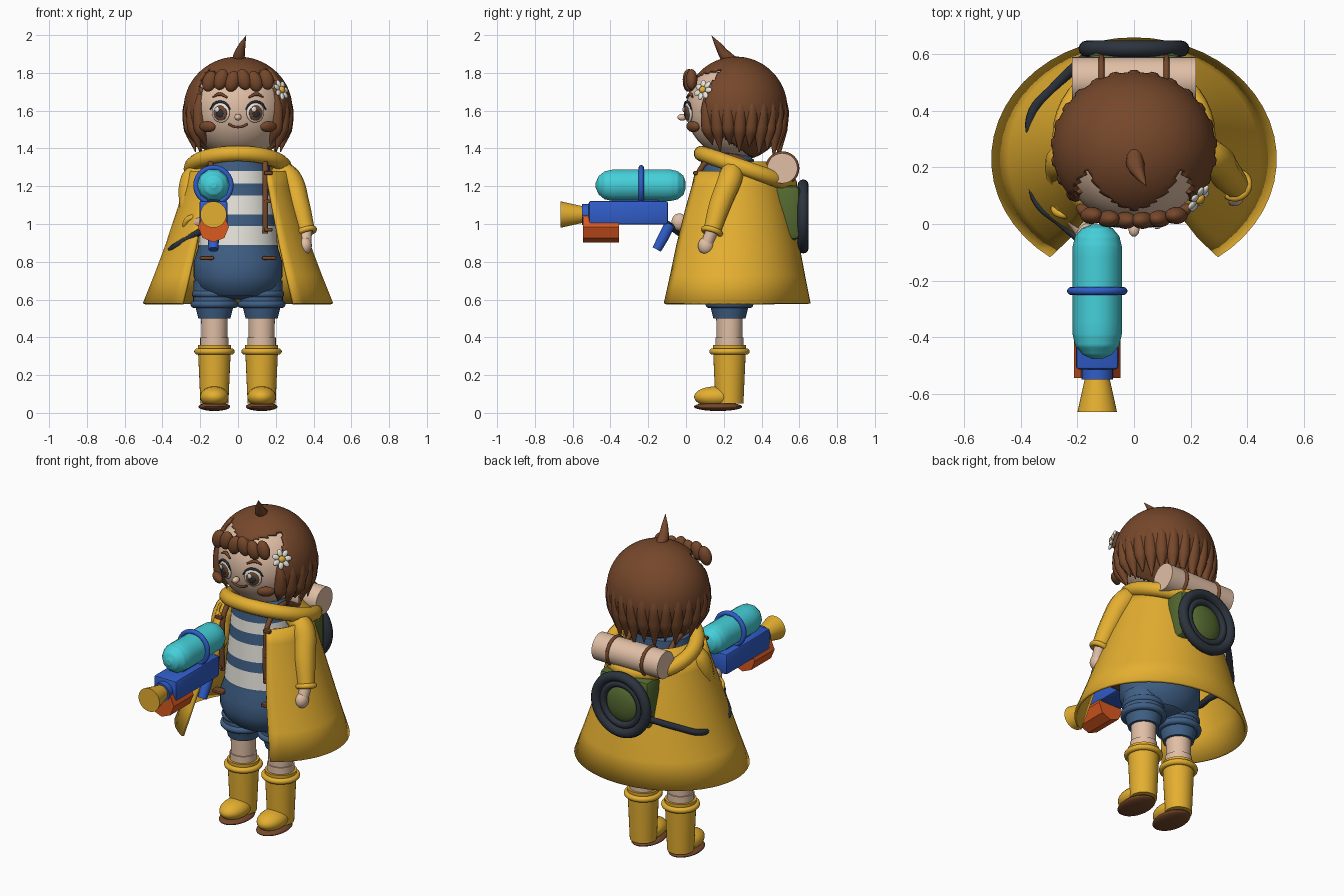
import bpy, bmesh
from math import sin, cos, pi, radians, sqrt
from mathutils import Vector, Matrix

cube = bpy.data.objects.get("Cube")
if cube:
    bpy.data.objects.remove(cube)


def material(name, r, g, b):
    mat = bpy.data.materials.new(name)
    mat.use_nodes = True
    mat.diffuse_color = (r, g, b, 1)
    shader = mat.node_tree.nodes["Principled BSDF"]
    shader.inputs["Base Color"].default_value = (r, g, b, 1)
    shader.inputs["Roughness"].default_value = 0.7
    return mat


brown = material("chestnut brown", .18, .064, .024)
skin = material("skin", .75, .52, .38)
yellow = material("raincoat yellow", .78, .43, .03)
navy = material("denim blue", .05, .115, .235)
white = material("soft white", .8, .78, .72)
blue = material("bright blue", .03, .11, .58)
teal = material("tank teal", .06, .63, .7)
orange = material("orange", .7, .1, .015)
green = material("olive green", .09, .14, .03)
dark = material("charcoal", .026, .034, .048)


# Helpers
def smooth(ob, angle=40):
    bpy.ops.object.select_all(action='DESELECT')
    ob.select_set(True)
    bpy.context.view_layer.objects.active = ob
    bpy.ops.object.shade_smooth_by_angle(angle=radians(angle))
    return ob


def from_bmesh(name, bm, *mats, angle=40):
    bmesh.ops.recalc_face_normals(bm, faces=bm.faces)
    mesh = bpy.data.meshes.new(name)
    bm.to_mesh(mesh)
    bm.free()
    for mat in mats:
        mesh.materials.append(mat)
    ob = bpy.data.objects.new(name, mesh)
    bpy.context.collection.objects.link(ob)
    return smooth(ob, angle)


def ball(name, mat, loc, size, rot=None):
    bm = bmesh.new()
    turn = rot.to_matrix().to_4x4() if rot else Matrix()
    place = Matrix.Translation(loc) @ turn @ Matrix.Diagonal((*size, 1))
    bmesh.ops.create_uvsphere(bm, u_segments=32, v_segments=18, radius=1, matrix=place)
    return from_bmesh(name, bm, mat)


def cylinder(name, mat, a, b, r1, r2=None, sides=32):
    a, b = Vector(a), Vector(b)
    bm = bmesh.new()
    place = Matrix.Translation((a + b) / 2) @ (b - a).to_track_quat('Z', 'Y').to_matrix().to_4x4()
    bmesh.ops.create_cone(bm, cap_ends=True, segments=sides, radius1=r1,
                          radius2=r1 if r2 is None else r2, depth=(b - a).length, matrix=place)
    return from_bmesh(name, bm, mat)


def ring(name, mat, loc, major, minor, rot=(0, 0, 0)):
    bpy.ops.mesh.primitive_torus_add(location=loc, rotation=rot, major_radius=major,
                                     minor_radius=minor, major_segments=40, minor_segments=12)
    ob = bpy.context.object
    ob.name = name
    ob.data.materials.append(mat)
    return smooth(ob, 60)


def tube(name, mat, points, radii):
    curve = bpy.data.curves.new(name, 'CURVE')
    curve.dimensions = '3D'
    curve.bevel_depth = 1
    curve.bevel_resolution = 3
    curve.use_fill_caps = True
    spline = curve.splines.new('BEZIER')
    spline.bezier_points.add(len(points) - 1)
    for i, p in enumerate(spline.bezier_points):
        p.co = points[i]
        p.radius = radii[i] if isinstance(radii, (list, tuple)) else radii
        p.handle_left_type = p.handle_right_type = 'AUTO'
    spline.resolution_u = 6
    ob = bpy.data.objects.new(name, curve)
    bpy.context.collection.objects.link(ob)
    bpy.ops.object.select_all(action='DESELECT')
    ob.select_set(True)
    bpy.context.view_layer.objects.active = ob
    bpy.ops.object.convert(target='MESH')
    ob = bpy.context.object
    ob.data.materials.clear()
    ob.data.materials.append(mat)
    return smooth(ob, 60)


def box(name, mat, loc, size, bevel=.02):
    bm = bmesh.new()
    bmesh.ops.create_cube(bm, size=1, matrix=Matrix.Translation(loc) @ Matrix.Diagonal((*size, 1)))
    bmesh.ops.bevel(bm, geom=bm.edges[:], offset=bevel, segments=2, affect='EDGES', profile=.5)
    return from_bmesh(name, bm, mat)


def sheet(name, rows, start, end, steps, mats, rule=None):
    """Skin elliptical rows (z, y centre, x radius, y radius) over an angle measured from the front."""
    bm = bmesh.new()
    grid = [[bm.verts.new((rx * sin(a), cy - ry * cos(a), z))
             for a in (start + (end - start) * i / steps for i in range(steps + 1))]
            for z, cy, rx, ry in rows]
    for low, high in zip(grid, grid[1:]):
        for i in range(steps):
            face = bm.faces.new((low[i], low[i + 1], high[i + 1], high[i]))
            if rule:
                face.material_index = rule(face.calc_center_median())
    bmesh.ops.remove_doubles(bm, verts=bm.verts, dist=.0001)
    return from_bmesh(name, bm, *mats)


# Legs, boots and straps
sides = (("left", 1), ("right", -1))
for side, s in sides:
    x, y = s * .125, .23
    ball(side + "_sole", brown, (x, .17, .033), (.084, .128, .023))
    ball(side + "_boot_foot", yellow, (x, .155, .085), (.076, .112, .055))
    cylinder(side + "_boot_shaft", yellow, (x, y, .05), (x, y, .36), .074, .088)
    ring(side + "_boot_cuff", yellow, (x, y, .325), .09, .017)
    cylinder(side + "_sock", skin, (x, y, .34), (x, y, .4), .075)
    cylinder(side + "_leg", skin, (x, y, .34), (x, y, .6), .067, .072)
    cylinder(side + "_shorts_hem", navy, (x, y, .5), (x, y, .6), .085, .11)
    cylinder(side + "_shorts_leg", navy, (x, y, .57), (x, y, .7), .113, .11)
    for z, r in ((.575, .107), (.63, .1)):
        ring(side + "_shorts_cuff", navy, (x, y, z), r, .02)
    tube(side + "_pack_strap", brown, [(s * .145, .06, .95), (s * .145, .055, 1.15),
         (s * .145, .09, 1.31), (s * .14, .22, 1.36), (s * .14, .4, 1.28)], .015)
    box(side + "_shorts_toggle", brown, (s * .165, .06, .82), (.075, .05, .02), .008)
    for z in (.97, 1.12, 1.27):
        box(side + "_coat_toggle", brown, (s * .16, .05, z), (.045, .025, .02), .006)

# Relaxed left arm and bent right arm
for side, arm, hand in (
        ("left", [(.2, .25, 1.3), (.27, .235, 1.24), (.32, .18, 1.1), (.36, .137, .96)], (.355, .105, .885)),
        ("right", [(-.2, .25, 1.28), (-.24, .23, 1.23), (-.25, .17, 1.08), (-.235, .06, 1.0)], (-.17, -.035, 1.01))):
    tube(side + "_sleeve", yellow, arm, [.055, .066, .06, .048])
    aim = (Vector(arm[3]) - Vector(arm[2])).to_track_quat('Z', 'Y')
    ring(side + "_sleeve_cuff", yellow, arm[3], .045, .015, aim.to_euler())
    cylinder(side + "_wrist", skin, arm[3], hand, .032)
    ball(side + "_hand", skin, hand, (.036, .042, .046))

# Body with a striped shirt and shorts
stripes = [.89, .99, 1.05, 1.15, 1.215, 1.28, 1.34]
shape = [(.62, .16), (.66, .21), (.72, .235), (.8, .235), (.87, .212)]
shape += [(z, .21 - .1 * (z - .89)) for z in stripes]
shape += [(1.38, .1)]


def stripe(c):
    band = sum(c.z > z for z in stripes)
    return 1 if band % 2 and band < len(stripes) else 0


sheet("striped_body", [(z, .22, r, r * .85) for z, r in shape], 0, 2 * pi, 48, (navy, white), stripe)
ball("shorts_seat", navy, (0, .22, .68), (.21, .175, .08))
cylinder("neck", skin, (0, .24, 1.3), (0, .25, 1.45), .09)

# Open raincoat with tilted collar
coat_rows = [(.58, .23, .505, .43), (.73, .235, .445, .395), (.89, .24, .385, .36),
             (1.08, .245, .322, .308), (1.2, .25, .285, .272), (1.28, .25, .262, .25)]
coat = sheet("raincoat", coat_rows, radians(36), radians(324), 40, (yellow,))
wall = coat.modifiers.new("thickness", 'SOLIDIFY')
wall.thickness = .016
sheet("coat_back_yoke", [(1.28, .25, .262, .25), (1.33, .26, .2, .19)],
      radians(80), radians(280), 32, (yellow,))
ring("collar", yellow, (0, .315, 1.293), .246, .042, (radians(-19), 0, 0))

# Head and hair cap
centre = Vector((0, .265, 1.61))
ball("head", skin, centre, (.265, .265, .262))
bm = bmesh.new()
bmesh.ops.create_uvsphere(bm, u_segments=96, v_segments=64, radius=1,
                          matrix=Matrix.Translation(centre) @ Matrix.Diagonal((.288, .272, .276, 1)))
opening = []
for f in bm.faces:
    c = f.calc_center_median()
    edge = -.165 + max(0, c.z - 1.7) * .7 + max(0, 1.52 - c.z) * 1.5
    if c.y - centre.y < edge and c.z < 1.775 + .3 * abs(c.x):
        opening.append(f)
bmesh.ops.delete(bm, geom=opening, context='FACES')
hair = from_bmesh("hair_cap", bm, brown)
hair.modifiers.new("thickness", 'SOLIDIFY').thickness = .02

# Hanging locks round the back and sides
count = 19
for i in range(count):
    a = radians(-128 + 256 * i / (count - 1))
    drop = .035 * (i % 2) + .04 * max(0, cos(a))
    path = [(r * sin(a) * 1.06, centre.y + r * cos(a), z) for r, z in
            ((.23, 1.72), (.248, 1.6), (.238, 1.5), (.212 + .015 * cos(a), 1.42 - drop))]
    tube("hair_lock", brown, path, [.015, .033, .036, .003])
tube("hair_sprig", brown, [(0, .25, 1.86), (.005, .21, 1.89), (.02, .175, 1.94), (.043, .135, 1.998)],
     [.03, .032, .02, .001])


def face_point(x, z, out=0):
    dz = z - centre.z
    normal = Vector((x, -sqrt(.265 ** 2 - x * x - dz * dz), dz)).normalized()
    return centre + normal * (.265 + out), normal.to_track_quat('Y', 'Z')


# Fringe swept across in a nearly straight row
for i in range(6):
    x = (i - 2.5) * .06
    lean = .3 if x < 0 else -.3
    turn = Matrix.Rotation(lean, 3, 'Y').to_quaternion()
    ball("fringe_lock", brown, (x, .012 + .8 * x * x, 1.755 + .01 * (i % 2)), (.038, .03, .056), turn)

# Face
for side, s in sides:
    x = s * .09
    for part, mat, dx, z, r, out, flat in (
            ("eye", white, 0, 1.59, .05, .004, .014), ("iris", brown, 0, 1.588, .038, .013, .01),
            ("pupil", dark, 0, 1.587, .021, .02, .007), ("eye_glint", white, -.012, 1.607, .013, .025, .005)):
        p, q = face_point(x + dx, z, out)
        ball(side + "_" + part, mat, p, (r, flat, r * 1.06), q)
    lash = [face_point(x + .052 * cos(t), 1.592 + .053 * sin(t), .014)[0]
            for t in (radians(d) for d in (15, 55, 90, 125, 165))]
    tube(side + "_lashes", dark, lash, [.003, .006, .007, .006, .003])
    brow = [face_point(s * bx, bz, .008)[0] for bx, bz in ((.055, 1.668), (.095, 1.685), (.13, 1.67))]
    tube(side + "_brow", brown, brow, [.005, .01, .004])
    p, q = face_point(s * .145, 1.525, .03)
    ball(side + "_cheek", brown, p, (.05, .024, .03), q)
ball("nose", skin, (0, -.02, 1.565), (.019, .025, .018))
tube("mouth", brown, [face_point(x, 1.514 + 7 * x * x, .004)[0] for x in (-.05, -.025, 0, .025, .05)], .006)

# Flower hair clip
normal = Vector((.23, -.175, .1)).normalized()
turn = normal.to_track_quat('Z', 'Y')
clip = centre + normal * .305
for i in range(7):
    spin = turn @ Matrix.Rotation(2 * pi * i / 7, 3, 'Z').to_quaternion()
    ball("petal", white, clip + spin @ Vector((.036, 0, 0)), (.021, .015, .009), spin)
ball("flower_heart", yellow, clip + normal * .006, (.019, .019, .014), turn)

# Water blaster
gx = -.13
tube("water_tank", teal, [(gx, y, 1.205) for y in (-.002, -.015, -.045, -.08, -.39, -.43, -.462, -.478)],
     [.02, .055, .079, .087, .087, .078, .052, .015])
ring("tank_band", blue, (gx, -.237, 1.205), .093, .014, (pi / 2, 0, 0))
box("blaster_body", blue, (gx, -.305, 1.06), (.15, .42, .125), .012)
box("tank_mount", blue, (gx, -.27, 1.12), (.07, .25, .05), .01)
cylinder("barrel", blue, (gx, -.5, 1.05), (gx, -.55, 1.05), .055)
cylinder("nozzle", yellow, (gx, -.543, 1.05), (gx, -.665, 1.05), .043, .07)
cylinder("pump_grip", orange, (gx, -.545, .985), (gx, -.355, .985), .082, sides=8)
tube("handle", blue, [(gx, -.085, 1.0), (gx, -.12, .93), (gx, -.155, .865)], [.03, .03, .026])
tube("hose", dark, [(-.16, .6, .99), (-.28, .485, .925), (-.365, .375, .875), (-.345, .24, .86),
     (-.35, .1, .868), (-.25, .0, .93), (gx, -.1, 1.0)], .018)

# Backpack, coiled ring and bedroll
box("backpack", green, (0, .535, 1.06), (.33, .14, .29), .03)
ball("backpack_pocket", green, (0, .595, 1.04), (.11, .045, .115))
ring("coil_outer", dark, (0, .62, 1.04), .167, .029, (pi / 2, 0, 0))
ring("coil_inner", dark, (0, .615, 1.04), .122, .02, (pi / 2, 0, 0))
cylinder("bedroll", skin, (-.22, .51, 1.295), (.22, .51, 1.295), .08)
for s in (-1, 1):
    ring("bedroll_strap", brown, (s * .115, .51, 1.295), .08, .01, (0, pi / 2, 0))
